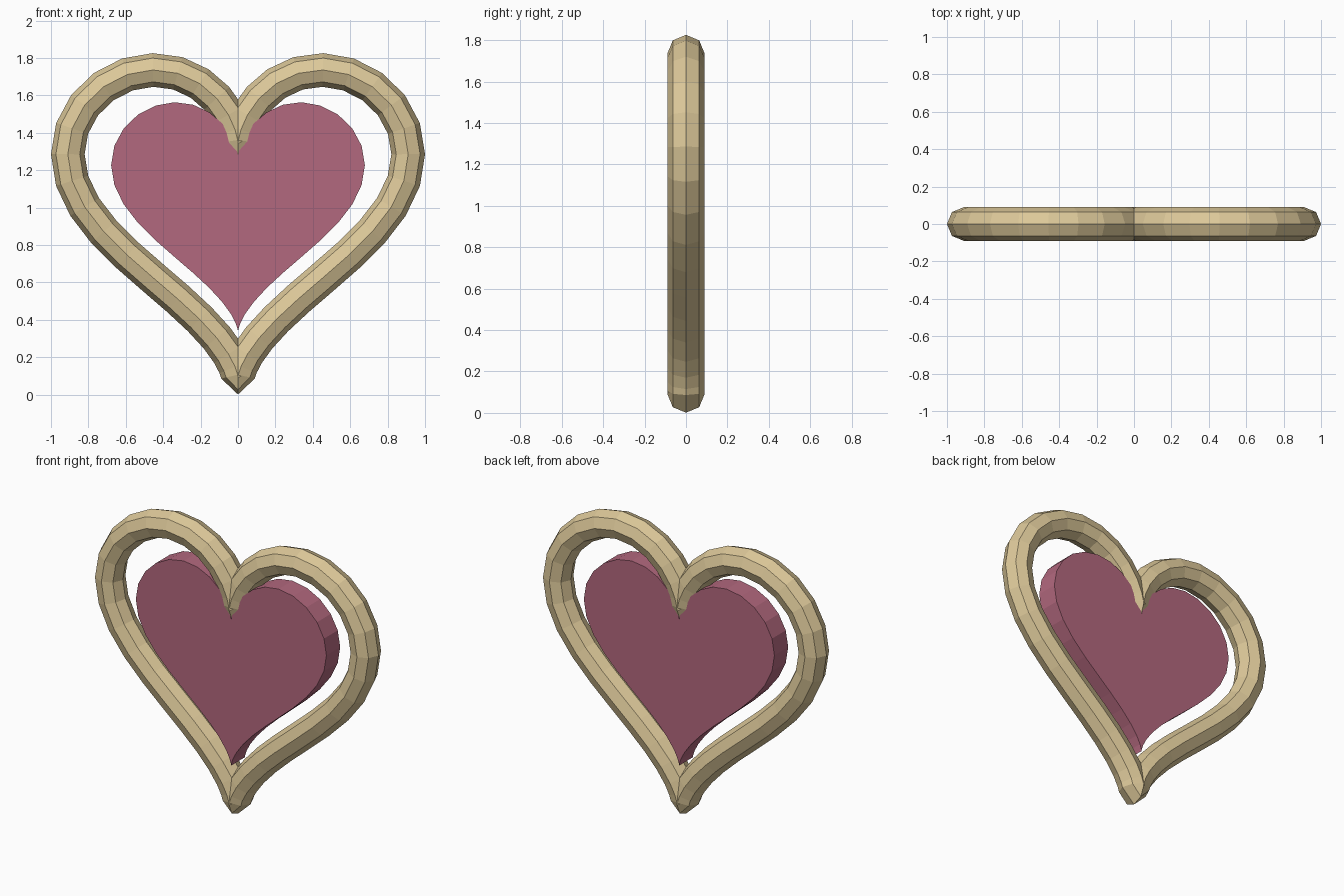
import bpy, bmesh, math
from mathutils import Vector

if "Cube" in bpy.data.objects:
    bpy.data.objects.remove(bpy.data.objects["Cube"])

STEPS = 48          # points around each heart
SIDES = 8           # sides of the frame tube
TUBE_R = 0.09
CENTRE_Z = 1.058


def heart_points(scale):
    pts = []
    for i in range(STEPS):
        t = 2 * math.pi * i / STEPS
        x = 16 * math.sin(t) ** 3
        z = 13 * math.cos(t) - 5 * math.cos(2 * t) - 2 * math.cos(3 * t) - math.cos(4 * t)
        pts.append(Vector((x * scale, 0, z * scale + CENTRE_Z)))
    return pts


def finish(bm, name, colour):
    bmesh.ops.recalc_face_normals(bm, faces=bm.faces)
    mesh = bpy.data.meshes.new(name)
    bm.to_mesh(mesh)
    bm.free()
    mat = bpy.data.materials.new(name + "_colour")
    mat.diffuse_color = (*colour, 1)
    mat.use_nodes = True
    mat.node_tree.nodes["Principled BSDF"].inputs["Base Color"].default_value = mat.diffuse_color
    mesh.materials.append(mat)
    obj = bpy.data.objects.new(name, mesh)
    bpy.context.collection.objects.link(obj)
    return obj


# Gold frame: octagonal tube swept around the heart curve
bm = bmesh.new()
path = heart_points(0.91 / 16)
rings = []
for i, p in enumerate(path):
    before = (p - path[i - 1]).normalized()
    after = (path[(i + 1) % STEPS] - p).normalized()
    tangent = (before + after).normalized()
    side = Vector((-tangent.z, 0, tangent.x))
    ring = []
    for k in range(SIDES):
        a = 2 * math.pi * k / SIDES
        offset = side * math.cos(a) + Vector((0, 1, 0)) * math.sin(a)
        ring.append(bm.verts.new(p + offset * TUBE_R))
    rings.append(ring)
for i in range(STEPS):
    r0, r1 = rings[i], rings[(i + 1) % STEPS]
    for k in range(SIDES):
        n = (k + 1) % SIDES
        bm.faces.new((r0[k], r0[n], r1[n], r1[k]))
finish(bm, "heart_frame", (0.72, 0.58, 0.32))

# Inner heart: flat extruded plate floating inside the frame
bm = bmesh.new()
half = 0.07
outline = [bm.verts.new(p - Vector((0, half, 0))) for p in heart_points(0.0424)]
face = bm.faces.new(outline)
result = bmesh.ops.extrude_face_region(bm, geom=[face], use_keep_orig=True)
moved = [g for g in result["geom"] if isinstance(g, bmesh.types.BMVert)]
bmesh.ops.translate(bm, verts=moved, vec=(0, 2 * half, 0))
finish(bm, "inner_heart", (0.45, 0.14, 0.21))
